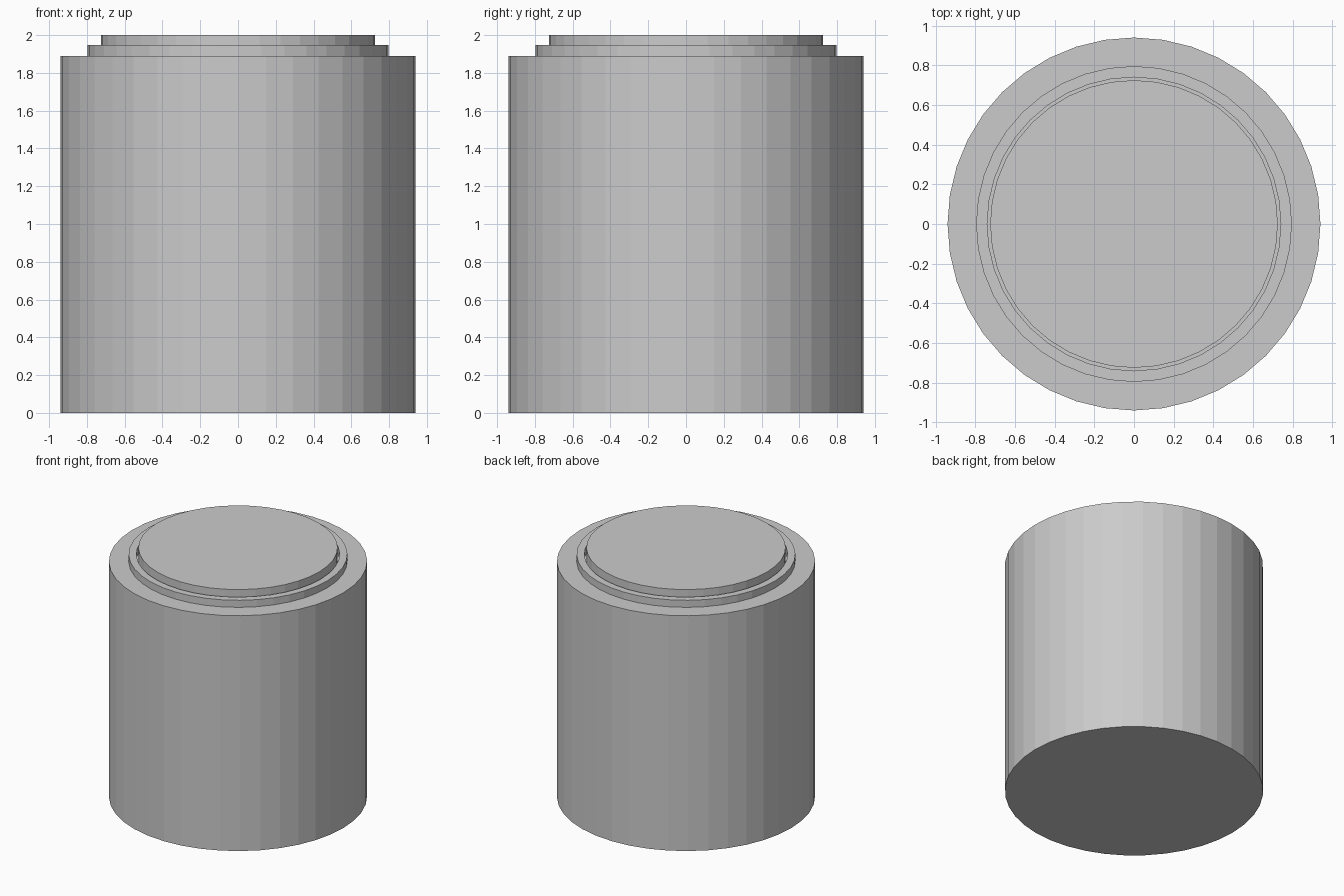
import bpy, bmesh, math

if "Cube" in bpy.data.objects:
    bpy.data.objects.remove(bpy.data.objects["Cube"])

SIDES = 40


def lathe(name, profile):
    """Revolve (radius, z) points around z, closing both ends with flat caps."""
    bm = bmesh.new()
    rings = []
    for r, z in profile:
        rings.append([bm.verts.new((r * math.cos(2 * math.pi * i / SIDES),
                                    r * math.sin(2 * math.pi * i / SIDES), z))
                      for i in range(SIDES)])
    for a, b in zip(rings, rings[1:]):
        for i in range(SIDES):
            j = (i + 1) % SIDES
            bm.faces.new((a[i], a[j], b[j], b[i]))
    bm.faces.new(rings[0][::-1])
    bm.faces.new(rings[-1])
    mesh = bpy.data.meshes.new(name)
    bm.to_mesh(mesh)
    bm.free()
    obj = bpy.data.objects.new(name, mesh)
    bpy.context.collection.objects.link(obj)
    return obj


# Drum with a raised rim, a narrow groove and a raised central disc
lathe("stepped_drum", [
    (0.94, 0.0), (0.94, 1.89),        # drum wall
    (0.796, 1.89), (0.796, 1.947),    # rim outside
    (0.74, 1.947), (0.74, 1.89),      # rim inside, down into the groove
    (0.725, 1.89), (0.725, 2.0),      # central disc
])
